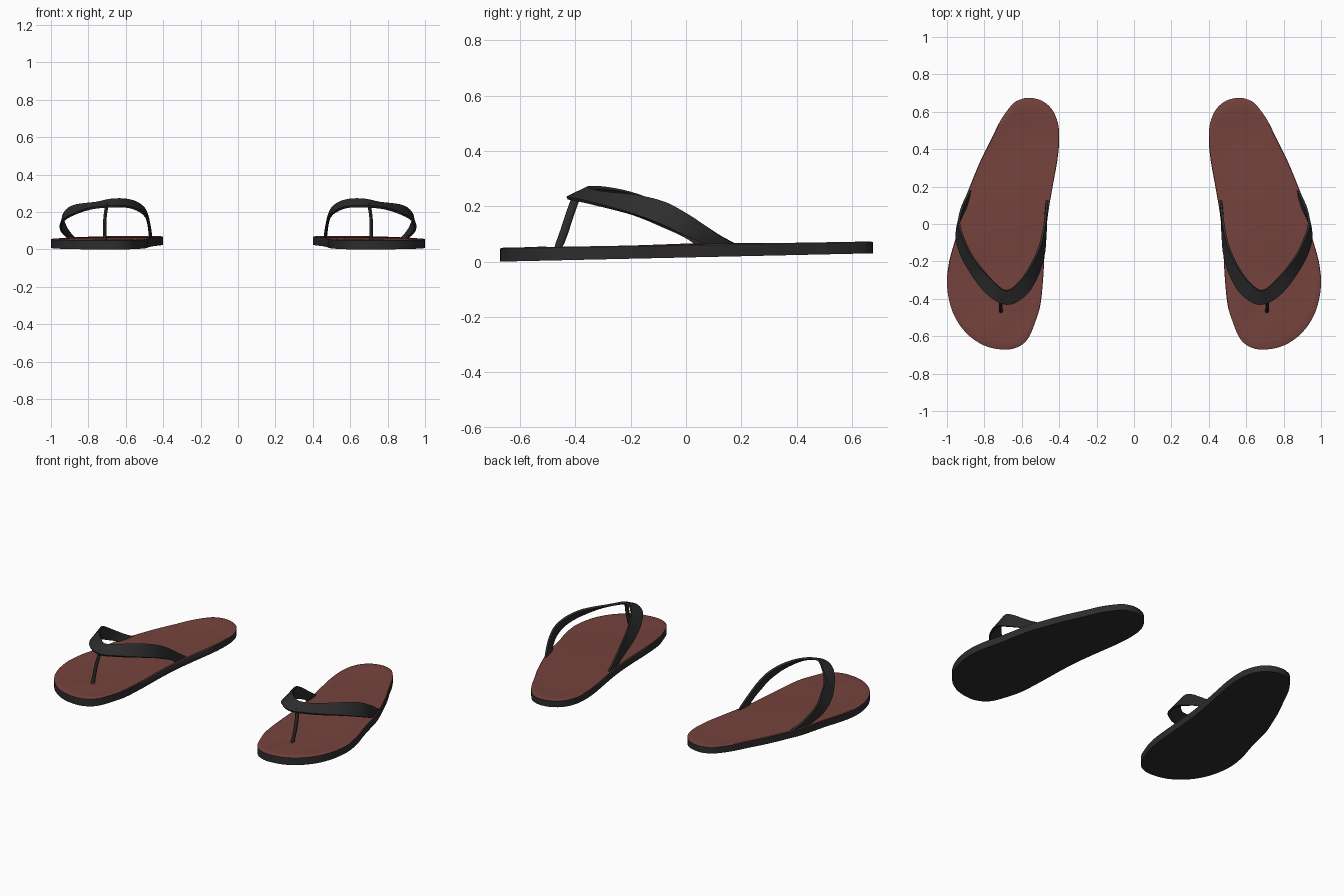
import bpy, bmesh, math
from mathutils import Vector

if "Cube" in bpy.data.objects:
    bpy.data.objects.remove(bpy.data.objects["Cube"])


def material(name, rgb):
    m = bpy.data.materials.new(name)
    m.diffuse_color = (*rgb, 1)
    m.use_nodes = True
    m.node_tree.nodes["Principled BSDF"].inputs["Base Color"].default_value = m.diffuse_color
    return m


BROWN = material("brown footbed", (0.18, 0.056, 0.046))
BLACK = material("black rubber", (0.026, 0.026, 0.026))


def spline(pts, steps, closed=False):
    """Catmull-Rom curve through the points."""
    pts = [Vector(p) for p in pts]
    n, out = len(pts), []
    for i in range(n if closed else n - 1):
        if closed:
            a, b, c, d = (pts[(i + k) % n] for k in (-1, 0, 1, 2))
        else:
            a, b, c, d = (pts[min(max(i + k, 0), n - 1)] for k in (-1, 0, 1, 2))
        for s in range(steps):
            t = s / steps
            out.append(0.5 * (2 * b + (c - a) * t + (2 * a - 5 * b + 4 * c - d) * t * t
                              + (3 * b - a - 3 * c + d) * t ** 3))
    if not closed:
        out.append(pts[-1])
    return out


def bridge(bm, a, b, mat=0):
    for i in range(len(a)):
        j = (i + 1) % len(a)
        bm.faces.new((a[i], a[j], b[j], b[i])).material_index = mat


def finish(bm, name, mats):
    """Make the object, smooth it and mirror it for the other foot."""
    bmesh.ops.recalc_face_normals(bm, faces=bm.faces)
    me = bpy.data.meshes.new(name)
    bm.to_mesh(me)
    bm.free()
    for m in mats:
        me.materials.append(m)
    ob = bpy.data.objects.new(name, me)
    bpy.context.collection.objects.link(ob)
    bpy.ops.object.select_all(action='DESELECT')
    ob.select_set(True)
    bpy.context.view_layer.objects.active = ob
    bpy.ops.object.shade_smooth_by_angle(angle=math.radians(40))
    mod = ob.modifiers.new("other foot", 'MIRROR')
    mod.use_mirror_merge = False
    return ob


# Sole: outline, slightly rising to the heel, with a softly dented footbed
OUTLINE = [(.56, .675), (.495, .66), (.44, .615), (.407, .54), (.4, .45), (.41, .34),
           (.435, .2), (.46, .05), (.475, -.1), (.485, -.28), (.5, -.43), (.53, -.53),
           (.565, -.61), (.615, -.655), (.69, -.672), (.8, -.65), (.9, -.58), (.97, -.47),
           (1., -.33), (.988, -.2), (.955, -.08), (.932, .02), (.908, .12), (.87, .22),
           (.82, .34), (.765, .45), (.71, .56), (.65, .64), (.61, .665)]
# x, y, radius, height of the dents and bumps
DENTS = [(.57, .48, .16, -.007), (.8, -.3, .15, -.007), (.62, -.53, .08, -.007),
         (.72, -.53, .05, .004), (.66, .05, .2, .004), (.86, -.48, .07, -.005)]


def bottom_z(y):
    return 0.03 * (y + 0.672) / 1.344


def top_z(x, y, inside):
    z = 0.05 + 0.023 * (y + 0.672) / 1.344
    for dx, dy, r, h in DENTS:
        z += inside * h * math.exp(-((x - dx) ** 2 + (y - dy) ** 2) / (r * r))
    return z


edge = spline(OUTLINE, 4, True)
centre = Vector((.675, 0))
bm = bmesh.new()
low = [bm.verts.new((p.x, p.y, bottom_z(p.y))) for p in edge]
bm.faces.new(low).material_index = 1
prev = [bm.verts.new((p.x, p.y, top_z(p.x, p.y, 0) - .003)) for p in edge]
bridge(bm, low, prev, 1)
for s in (.988, .93, .86, .78, .7, .6, .5, .4, .3, .2, .1):
    ring = []
    for p in edge:
        q = centre + (p - centre) * s
        ring.append(bm.verts.new((q.x, q.y, top_z(q.x, q.y, min(1, (1 - s) * 5)))))
    bridge(bm, prev, ring, 0)
    prev = ring
bm.faces.new(prev).material_index = 0
finish(bm, "sole", [BROWN, BLACK])

# Strap: a band between a rear (upper) and a front (lower) edge
REAR = [(.463, .14, .055), (.467, .09, .09), (.474, .03, .132), (.485, -.04, .18),
        (.505, -.12, .222), (.545, -.21, .252), (.605, -.3, .267), (.68, -.355, .266),
        (.755, -.305, .25), (.86, -.18, .238), (.91, -.08, .215), (.935, 0, .175),
        (.925, .07, .13), (.902, .13, .09), (.872, .19, .058)]
FRONT = [(.47, .04, .055), (.471, .015, .075), (.472, -.03, .1), (.475, -.085, .125),
         (.483, -.165, .16), (.515, -.275, .198), (.58, -.38, .226), (.68, -.43, .23),
         (.795, -.365, .217), (.9, -.215, .178), (.943, -.11, .142), (.946, -.03, .106),
         (.928, .03, .08), (.91, .065, .066), (.893, .1, .052)]
rear, front = spline(REAR, 5), spline(FRONT, 5)
bm = bmesh.new()
prev = None
last = len(rear) - 1
for i, (u, l) in enumerate(zip(rear, front)):
    a, b = max(i - 1, 0), min(i + 1, last)
    along = rear[b] + front[b] - rear[a] - front[a]
    n = along.cross(l - u).normalized() * .006
    m = (u + l) / 2
    ring = [bm.verts.new(v) for v in (u + n, m + n * 1.5, l + n, l - n, m - n, u - n)]
    if prev:
        bridge(bm, prev, ring)
    else:
        bm.faces.new(ring)
    prev = ring
bm.faces.new(prev)
finish(bm, "strap", [BLACK])

# Toe post: oval section from the strap tip down into the footbed
bm = bmesh.new()
prev = None
for p, rx, ry in zip(spline([(.7, -.393, .245), (.711, -.42, .17), (.713, -.443, .1),
                             (.711, -.464, .045)], 4),
                     [.009] * 11 + [.011, .012], [.016] * 11 + [.014, .014]):
    ring = [bm.verts.new(p + Vector((rx * math.cos(t * math.pi / 6),
                                     ry * math.sin(t * math.pi / 6), 0))) for t in range(12)]
    if prev:
        bridge(bm, prev, ring)
    else:
        bm.faces.new(ring)
    prev = ring
bm.faces.new(prev)
finish(bm, "toe_post", [BLACK])
